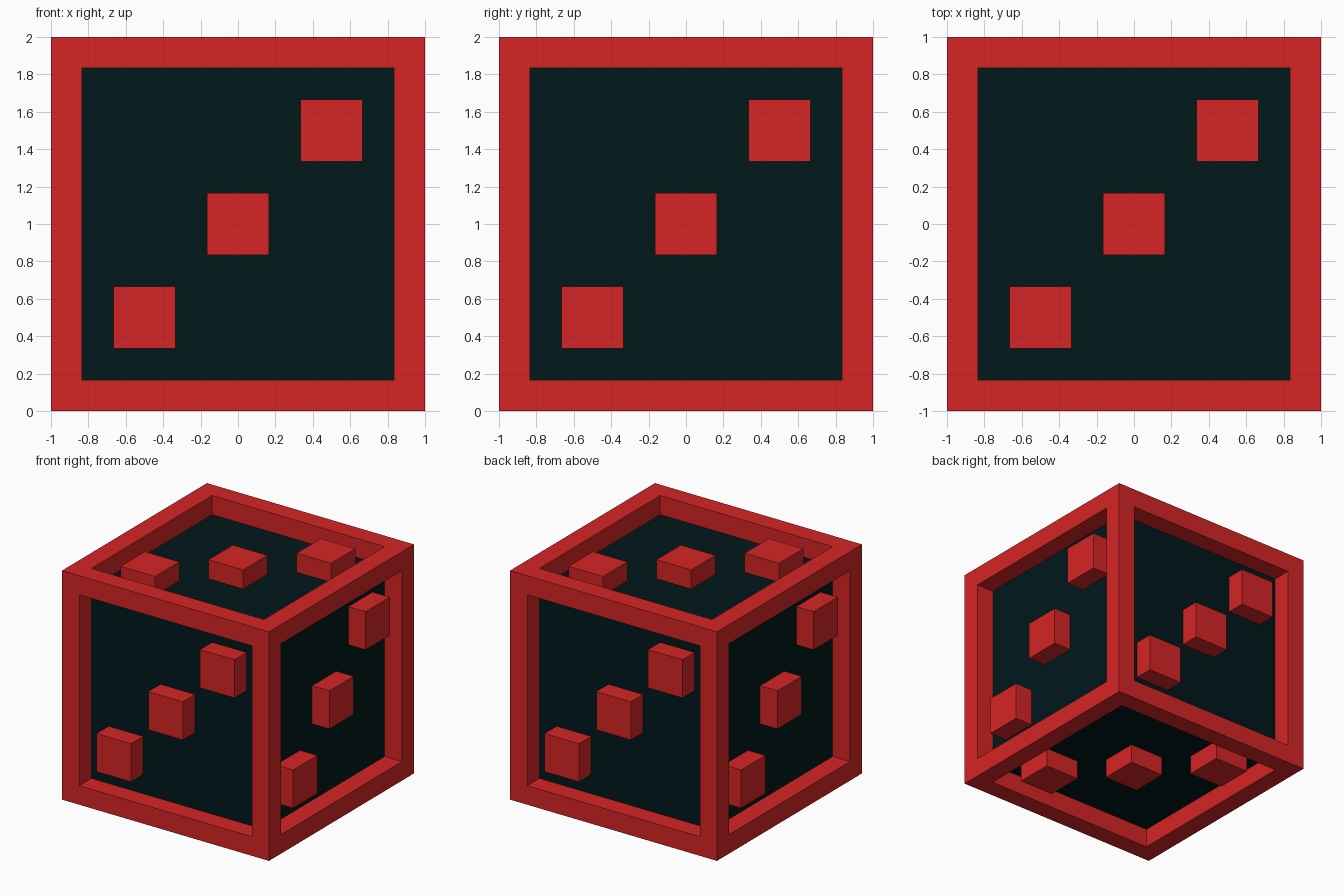
import bpy, bmesh, math
from mathutils import Matrix

cube = bpy.data.objects.get("Cube")
if cube:
    bpy.data.objects.remove(cube, do_unlink=True)

UNIT = 1 / 6                      # thickness of the frame bars
CENTRE = Matrix.Translation((0, 0, 1))


def make_material(name, colour):
    mat = bpy.data.materials.new(name)
    mat.use_nodes = True
    mat.diffuse_color = colour
    mat.node_tree.nodes["Principled BSDF"].inputs["Base Color"].default_value = colour
    return mat


def make_object(name, bm, mat):
    mesh = bpy.data.meshes.new(name)
    bm.to_mesh(mesh)
    bm.free()
    mesh.materials.append(mat)
    obj = bpy.data.objects.new(name, mesh)
    bpy.context.collection.objects.link(obj)
    return obj


red = make_material("red", (0.672, 0.0185, 0.0185, 1))
dark = make_material("dark teal", (0.0, 0.0091, 0.011, 1))

# Frame: a cube with a flat border on every side and straight walls sunk inside it
bm = bmesh.new()
bmesh.ops.create_cube(bm, size=2)
sides = bm.faces[:]
bmesh.ops.inset_individual(bm, faces=sides, thickness=UNIT, use_even_offset=True)
for f in sides:
    depth = f.normal * -UNIT
    floor = bmesh.ops.extrude_discrete_faces(bm, faces=[f])["faces"]
    bmesh.ops.translate(bm, verts=floor[0].verts, vec=depth)
    bmesh.ops.delete(bm, geom=floor, context='FACES_ONLY')
bmesh.ops.remove_doubles(bm, verts=bm.verts, dist=0.0001)
bm.transform(CENTRE)
make_object("frame", bm, red)

# Core: the recessed dark panels
bm = bmesh.new()
bmesh.ops.create_cube(bm, size=2 - 2 * UNIT)
bm.transform(CENTRE)
make_object("core", bm, dark)

# Blocks: three along the diagonal of each side, flush with the frame
turns = {
    "front": Matrix.Identity(4),
    "left": Matrix.Rotation(math.radians(90), 4, 'Z'),
    "back": Matrix.Rotation(math.radians(180), 4, 'Z'),
    "right": Matrix.Rotation(math.radians(-90), 4, 'Z'),
    "top": Matrix.Rotation(math.radians(-90), 4, 'X'),
    "bottom": Matrix.Rotation(math.radians(90), 4, 'X'),
}
INNER, OUTER = 0.82, 1.0          # slightly sunk into the core
for side, turn in turns.items():
    bm = bmesh.new()
    for t in (-0.5, 0, 0.5):
        place = Matrix.Translation((t, -(INNER + OUTER) / 2, t))
        size = Matrix.Diagonal((2 * UNIT, OUTER - INNER, 2 * UNIT, 1))
        bmesh.ops.create_cube(bm, size=1, matrix=CENTRE @ turn @ place @ size)
    make_object(side + "_blocks", bm, red)
